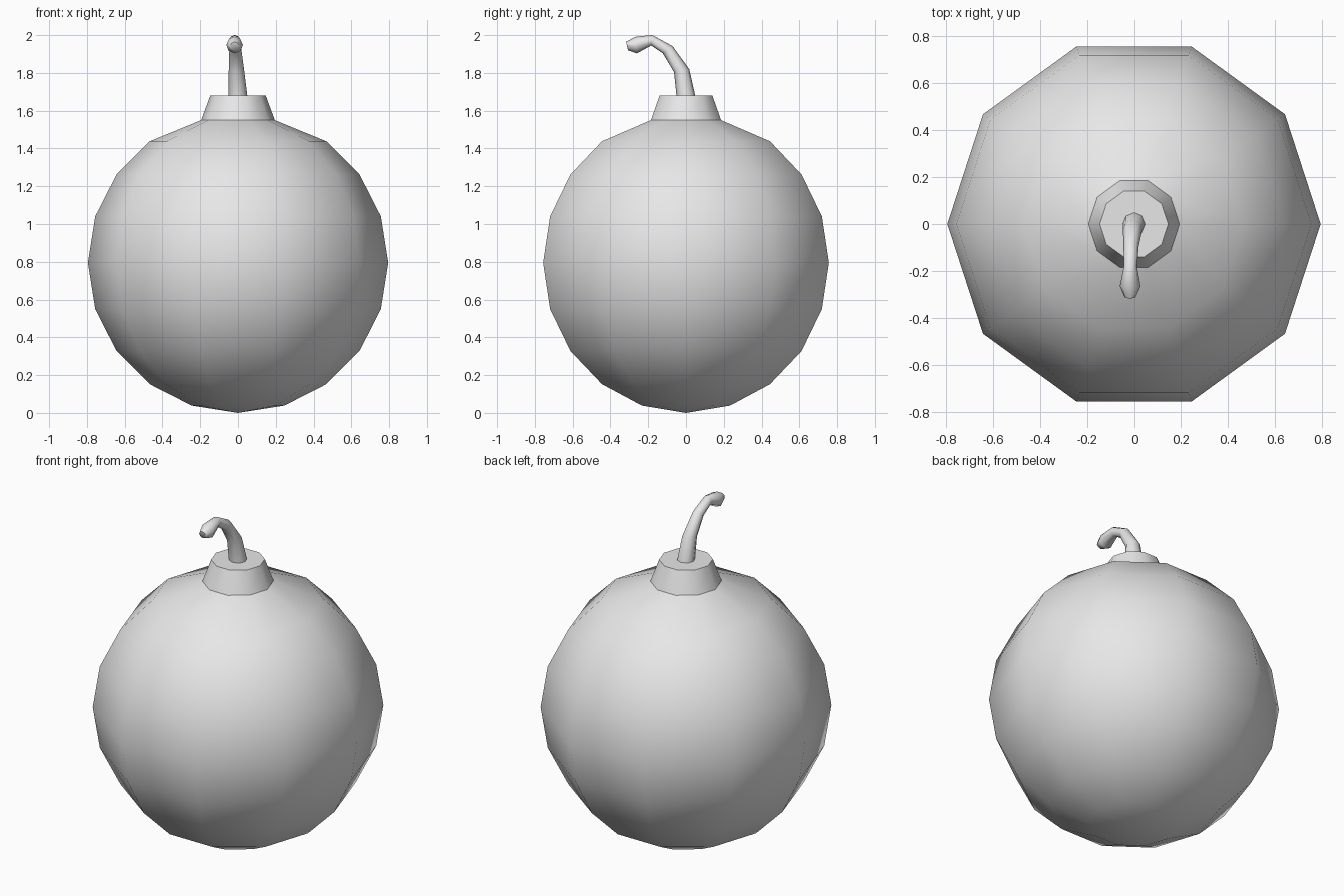
import bpy
import bmesh
from math import sin, cos, pi, radians
from mathutils import Vector

cube = bpy.data.objects.get("Cube")
if cube:
    bpy.data.objects.remove(cube, do_unlink=True)

grey = bpy.data.materials.new("plain grey")
grey.use_nodes = True
color = (0.8, 0.8, 0.8, 1)
grey.diffuse_color = color
grey.node_tree.nodes["Principled BSDF"].inputs["Base Color"].default_value = color


def ring(center, radius, sides, tilt=0):
    """Circle of points, tilted about the x axis."""
    across = Vector((0, cos(tilt), sin(tilt)))
    side = Vector((1, 0, 0))
    turns = [2 * pi * i / sides for i in range(sides)]
    return [Vector(center) + radius * (side * cos(t) + across * sin(t)) for t in turns]


def skin(name, rings, bottom_cap=False, top_cap=False, pole=None, angle=42):
    """Join a stack of rings into one surface, with optional end caps or pole."""
    bm = bmesh.new()
    loops = [[bm.verts.new(p) for p in r] for r in rings]
    n = len(loops[0])
    for low, high in zip(loops, loops[1:]):
        for i in range(n):
            j = (i + 1) % n
            bm.faces.new((low[i], low[j], high[j], high[i]))
    if pole:
        tip = bm.verts.new(pole)
        for i in range(n):
            bm.faces.new((tip, loops[0][(i + 1) % n], loops[0][i]))
    if bottom_cap:
        bm.faces.new(loops[0][::-1])
    if top_cap:
        bm.faces.new(loops[-1])
    mesh = bpy.data.meshes.new(name)
    bm.to_mesh(mesh)
    bm.free()
    mesh.materials.append(grey)
    obj = bpy.data.objects.new(name, mesh)
    bpy.context.collection.objects.link(obj)
    bpy.ops.object.select_all(action="DESELECT")
    obj.select_set(True)
    bpy.context.view_layer.objects.active = obj
    bpy.ops.object.shade_smooth_by_angle(angle=radians(angle))
    return obj


# Round body: ten-sided sphere whose top ring is pulled in to the collar
R, SIDES = 0.795, 10
NECK, NECK_Z = 0.195, 1.55
body = [ring((0, 0, R - R * cos(pi * k / 10)), R * sin(pi * k / 10), SIDES)
        for k in range(1, 9)]
body.append(ring((0, 0, NECK_Z), NECK, SIDES))
skin("body", body, pole=(0, 0, 0))

# Tapered collar
skin("collar", [ring((0, 0, NECK_Z), NECK, SIDES),
                ring((0, 0, 1.68), 0.147, SIDES)], top_cap=True)

# Curved fuse with a swollen tip: x, y, z, radius, tilt in degrees
fuse = [
    (0, 0, 1.675, 0.05, 0),
    (-0.008, -0.023, 1.812, 0.041, 11),
    (-0.014, -0.097, 1.923, 0.032, 37),
    (-0.017, -0.182, 1.973, 0.028, 85),
    (-0.018, -0.265, 1.947, 0.044, 97),
    (-0.018, -0.312, 1.942, 0.023, 103),
]
skin("fuse", [ring((x, y, z), r, 8, radians(t)) for x, y, z, r, t in fuse],
     bottom_cap=True, top_cap=True, angle=70)
